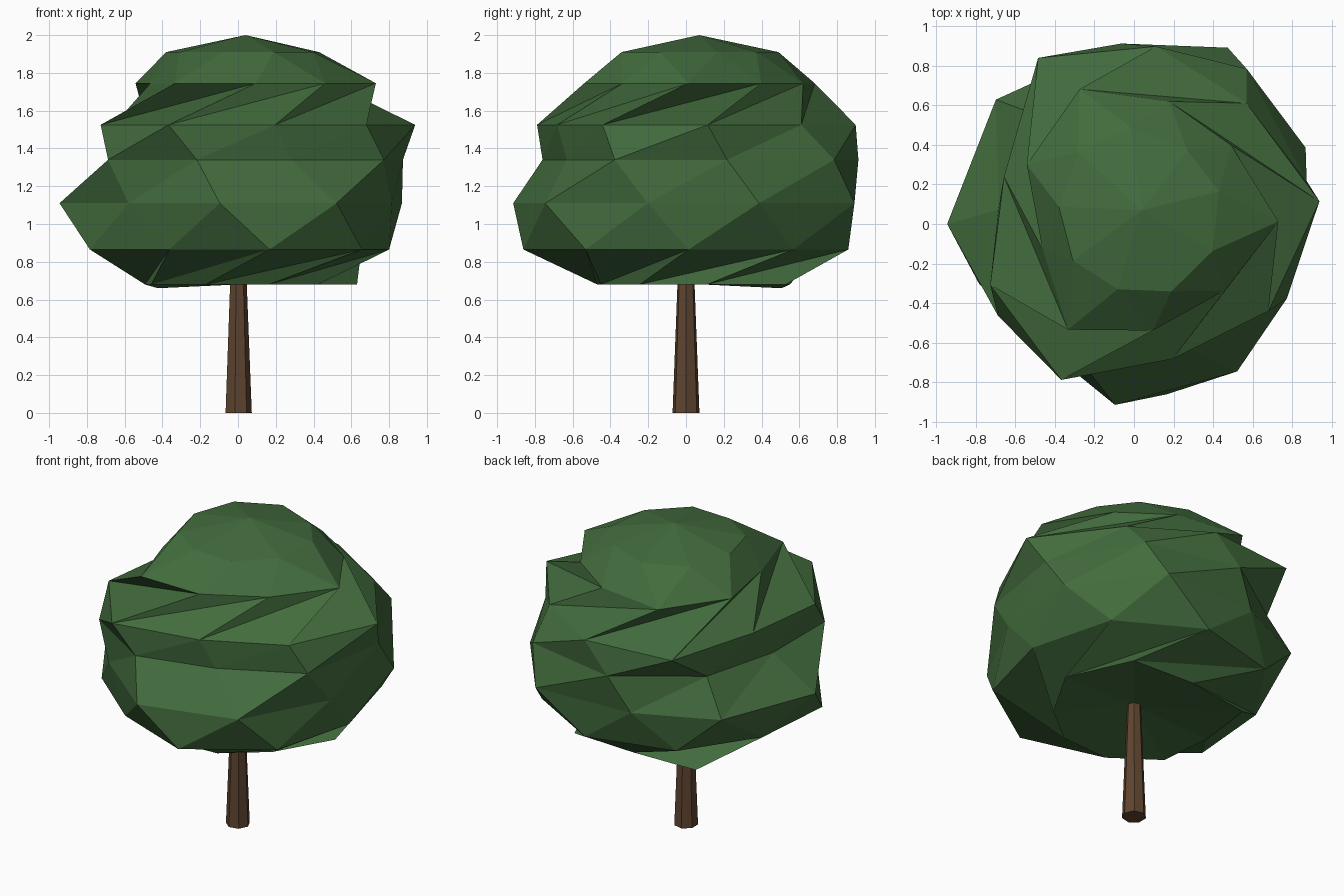
import bpy, bmesh, math

if "Cube" in bpy.data.objects:
    bpy.data.objects.remove(bpy.data.objects["Cube"])

def material(name, rgb):
    m = bpy.data.materials.new(name)
    m.diffuse_color = (*rgb, 1)
    m.use_nodes = True
    m.node_tree.nodes["Principled BSDF"].inputs["Base Color"].default_value = m.diffuse_color
    return m

def finish(name, bm, mat):
    bmesh.ops.recalc_face_normals(bm, faces=bm.faces)
    me = bpy.data.meshes.new(name)
    bm.to_mesh(me)
    bm.free()
    me.materials.append(mat)
    ob = bpy.data.objects.new(name, me)
    bpy.context.collection.objects.link(ob)
    return ob

leaf_green = material("leaf green", (0.055, 0.15, 0.047))
bark_brown = material("bark brown", (0.115, 0.059, 0.029))

# Tree crown: nine-sided twisted rings (height, start angle, uneven radii)
N = 9
RINGS = [
    (0.68, 250, (.50, .48, .49, .64, .69, .55, .66, .50, .53)),
    (0.865, 281, (.877, .845, .80, .865, .87, .83, .78, .84, .75)),
    (1.11, 264, (.92, .91, .84, .95, 1.01, .88, .94, .945, .78)),
    (1.34, 254, (.79, .69, .86, .90, .97, .915, .80, .69, .83)),
    (1.525, 246, (.87, .71, .81, .945, .835, .905, .97, .70, .79)),
    (1.745, 279, (.547, .57, .73, .633, .645, .735, .62, .48, .63)),
    (1.91, 256, (.34, .39, .42, .46, .46, .49, .46, .39, .36)),
]
# Uneven spacing of some rings, in degrees
SHIFT = {
    2: (0, 1, 2, 0, -2, -1, -6, -4, -2),
    4: (-1, 0, 1, 1, 1, -3, -6, -6, -3),
    5: (1, 5, 2, 0, -5, -7, -8, -4, -1),
    6: (0, 3, 5, 5, -2, -4, -8, -9, -5),
}
bm = bmesh.new()
rings = []
for k, (z, start, radii) in enumerate(RINGS):
    ring = []
    for i, r in enumerate(radii):
        a = math.radians(start + 360 * i / N + SHIFT.get(k, [0] * N)[i])
        ring.append(bm.verts.new((r * math.cos(a), r * math.sin(a), z)))
    rings.append(ring)
for low, up in zip(rings, rings[1:]):
    for i in range(N):
        j = (i + 1) % N
        bm.faces.new((low[i], low[j], up[j]))
        bm.faces.new((low[i], up[j], up[i]))
# Crown tip and hollowed underside
tip = bm.verts.new((0.04, 0.07, 2.0))
under = bm.verts.new((0, 0, 0.77))
rings[0][6].co.z = 0.66
for i in range(N):
    j = (i + 1) % N
    bm.faces.new((rings[-1][i], rings[-1][j], tip))
    bm.faces.new((rings[0][j], rings[0][i], under))
finish("tree_crown", bm, leaf_green)

# Trunk: tapered seven-sided column
bm = bmesh.new()
ends = []
for z, r in ((0, .073), (.82, .041)):
    ends.append([bm.verts.new((r * math.cos(2 * math.pi * i / 7),
                               r * math.sin(2 * math.pi * i / 7), z)) for i in range(7)])
for i in range(7):
    j = (i + 1) % 7
    bm.faces.new((ends[0][i], ends[0][j], ends[1][j], ends[1][i]))
bm.faces.new(ends[0][::-1])
bm.faces.new(ends[1])
finish("trunk", bm, bark_brown)
